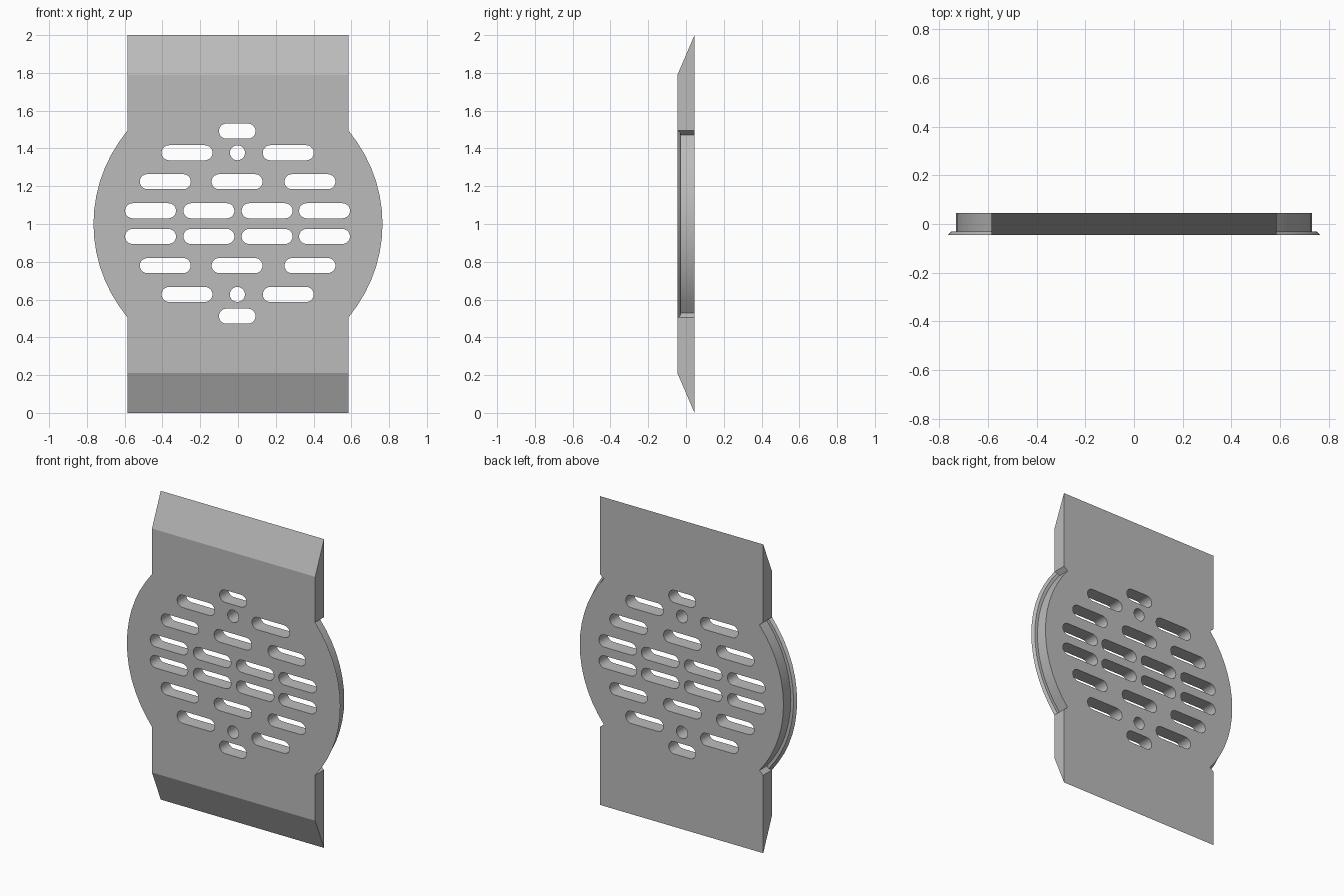
import bpy
import bmesh
from math import atan2, cos, sin, pi, radians

if "Cube" in bpy.data.objects:
    bpy.data.objects.remove(bpy.data.objects["Cube"])

FRONT, BACK = -0.045, 0.045
HALF_W, SHOULDER = 0.585, 0.495
MID_Z = 1.0
ARC_STEPS = 14
HOLE_STEPS = 10

grey = bpy.data.materials.new("plain_grey")
grey.use_nodes = True
colour = (0.5, 0.5, 0.5, 1)
grey.diffuse_color = colour
grey.node_tree.nodes["Principled BSDF"].inputs["Base Color"].default_value = colour


def loft(bm, rings):
    """Skin a stack of matching outlines and cap both ends."""
    loops = [[bm.verts.new(p) for p in ring] for ring in rings]
    for a, b in zip(loops, loops[1:]):
        for i in range(len(a)):
            j = (i + 1) % len(a)
            bm.faces.new((a[i], a[j], b[j], b[i]))
    bm.faces.new(loops[0])
    bm.faces.new(loops[-1])


def make_object(name, bm):
    bmesh.ops.recalc_face_normals(bm, faces=bm.faces)
    mesh = bpy.data.meshes.new(name)
    bm.to_mesh(mesh)
    bm.free()
    mesh.materials.append(grey)
    obj = bpy.data.objects.new(name, mesh)
    bpy.context.collection.objects.link(obj)
    return obj


def plate_outline(y, radius):
    """Rectangle with a round bulge on each side; the ends slope with depth."""
    half_h = 0.79 + 0.21 * (y - FRONT) / (BACK - FRONT)
    sweep = atan2(SHOULDER, HALF_W)
    side = [(HALF_W, -half_h), (HALF_W, -SHOULDER)]
    for i in range(ARC_STEPS + 1):
        a = -sweep + 2 * sweep * i / ARC_STEPS
        side.append((radius * cos(a), radius * sin(a)))
    side += [(HALF_W, SHOULDER), (HALF_W, half_h)]
    outline = side + [(-x, -z) for x, z in side]
    return [(x, y, MID_Z + z) for x, z in outline]


# Plate with a flared front rim and a narrower drum behind it
bm = bmesh.new()
loft(bm, [plate_outline(y, r) for y, r in
          ((FRONT, 0.765), (-0.03, 0.75), (-0.03, 0.73), (BACK, 0.73))])
bmesh.ops.remove_doubles(bm, verts=bm.verts, dist=0.002)
plate = make_object("drain_plate", bm)


def slot(bm, cx, cz, half_len, r=0.04):
    """Round-ended cutter running through the plate."""
    points = []
    for end in (1, -1):
        for i in range(HOLE_STEPS + 1):
            a = -pi / 2 + pi * i / HOLE_STEPS
            points.append((cx + end * (half_len - r + r * cos(a)),
                           cz + end * r * sin(a)))
    loft(bm, [[(x, y, z) for x, z in points] for y in (-0.2, 0.2)])


# Rows of drain slots, mirrored above and below the middle
rows = [(0.068, (-0.463, -0.154, 0.154, 0.458), 0.135),
        (0.222, (-0.385, -0.005, 0.381), 0.135),
        (0.375, (-0.27, 0.266), 0.135),
        (0.375, (-0.003,), 0.0401),
        (0.49, (-0.004,), 0.097)]
bm = bmesh.new()
for dz, centres, half_len in rows:
    for sign in (1, -1):
        for cx in centres:
            slot(bm, cx, MID_Z + 0.002 + sign * dz, half_len)
cutter = make_object("slot_cutter", bm)
cutter.hide_render = True

cut = plate.modifiers.new("slots", 'BOOLEAN')
cut.operation = 'DIFFERENCE'
cut.solver = 'EXACT'
cut.object = cutter

# Bake the cut, then smooth the curved walls only
bpy.ops.object.select_all(action='DESELECT')
plate.select_set(True)
bpy.context.view_layer.objects.active = plate
bpy.ops.object.modifier_apply(modifier=cut.name)
bpy.data.objects.remove(cutter)
bpy.ops.object.shade_smooth_by_angle(angle=radians(20))
